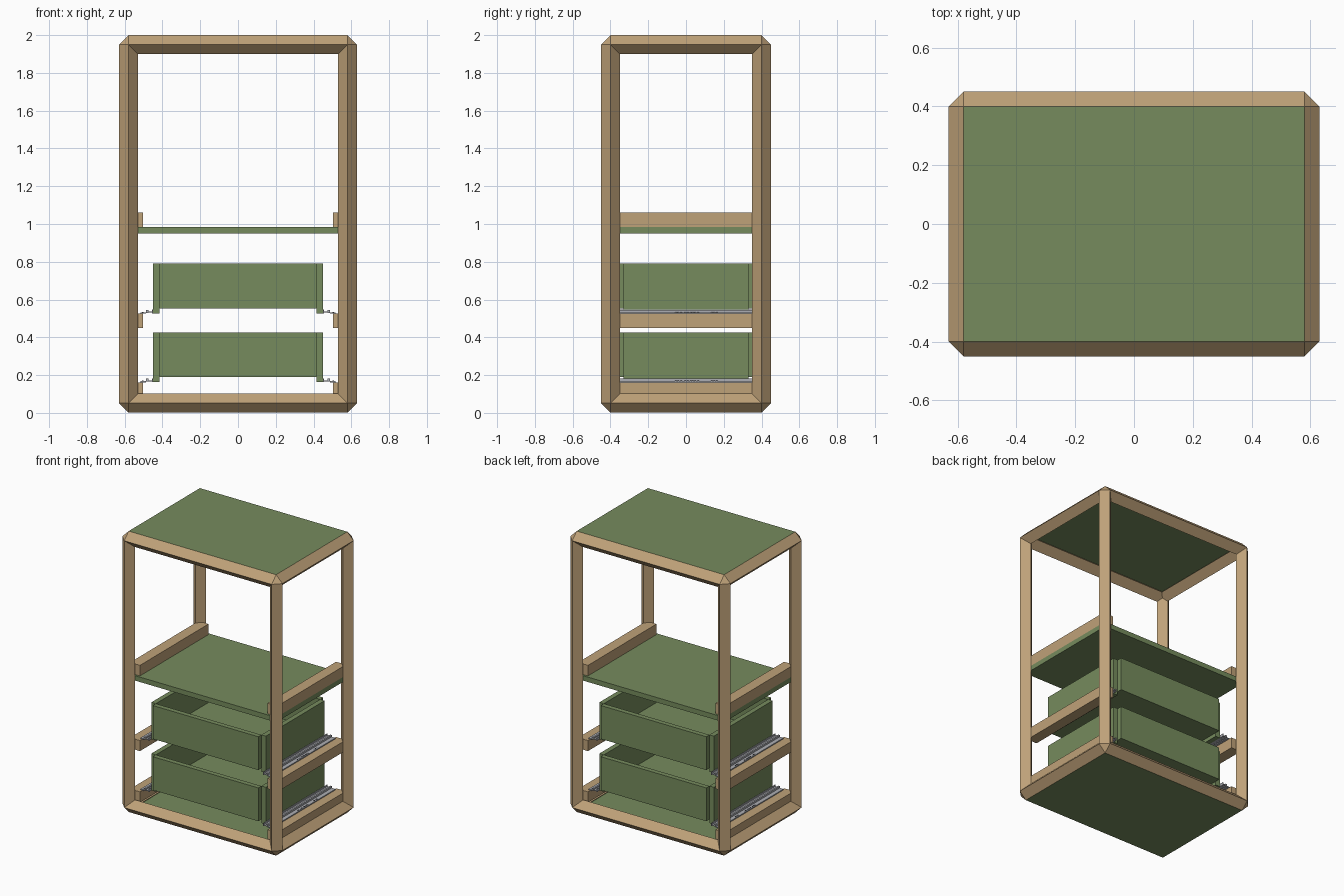
import bpy, bmesh
from mathutils import Vector

if "Cube" in bpy.data.objects:
    bpy.data.objects.remove(bpy.data.objects["Cube"])


def material(name, rgb):
    m = bpy.data.materials.new(name)
    m.diffuse_color = (*rgb, 1)
    m.use_nodes = True
    m.node_tree.nodes["Principled BSDF"].inputs["Base Color"].default_value = m.diffuse_color
    return m


WOOD = material("wood", (0.52, 0.36, 0.19))
GREEN = material("green_board", (0.18, 0.26, 0.11))
STEEL = material("steel", (0.42, 0.43, 0.46))
DARK = material("dark_screw", (0.08, 0.08, 0.09))


def finish(bm, name, mat):
    bmesh.ops.recalc_face_normals(bm, faces=bm.faces)
    me = bpy.data.meshes.new(name)
    bm.to_mesh(me)
    bm.free()
    me.materials.append(mat)
    ob = bpy.data.objects.new(name, me)
    bpy.context.collection.objects.link(ob)
    return ob


def box(name, mat, x, y, z):
    """Box from (min, max) ranges."""
    bm = bmesh.new()
    bmesh.ops.create_cube(bm, size=1)
    for v in bm.verts:
        v.co = [(r[0] + r[1]) / 2 + c * (r[1] - r[0]) for r, c in zip((x, y, z), v.co)]
    return finish(bm, name, mat)


def both_sides(name, mat, x, y, z):
    """Box and its mirror image across x = 0."""
    box(name + "_right", mat, x, y, z)
    box(name + "_left", mat, (-x[1], -x[0]), y, z)


def beam(name, a, b, r=0.05):
    """Diamond-section beam with pointed ends that meet as mitred corners."""
    bm = bmesh.new()
    for p in (a, b):
        for i in range(3):
            for s in (-r, r):
                q = Vector(p)
                q[i] += s
                bm.verts.new(q)
    res = bmesh.ops.convex_hull(bm, input=bm.verts)
    loose = {g for g in res["geom_interior"] + res["geom_unused"]
             if isinstance(g, bmesh.types.BMVert)}
    bmesh.ops.delete(bm, geom=list(loose), context='VERTS')
    finish(bm, name, WOOD)


# Outer frame
X, Y, Z0, Z1 = 0.58, 0.40, 0.052, 1.95
for sx in (-X, X):
    for sy in (-Y, Y):
        beam("corner_post", (sx, sy, Z0), (sx, sy, Z1))
for z in (Z0, Z1):
    for s in (-1, 1):
        beam("long_beam", (-X, s * Y, z), (X, s * Y, z))
        beam("short_beam", (s * X, -Y, z), (s * X, Y, z))

# Top, shelf and bottom boards
for name, z in (("top_board", 1.965), ("shelf_board", 0.95), ("bottom_board", 0.002)):
    box(name, GREEN, (-X, X), (-Y, Y), (z, z + 0.035))

# Side rails
for name, z in (("shelf_rail", 0.985), ("upper_rail", 0.45), ("lower_rail", 0.085)):
    both_sides(name, WOOD, (0.502, 0.58), (-0.385, 0.385), (z, z + 0.075))


def screw(x, y, z):
    bm = bmesh.new()
    bmesh.ops.create_cone(bm, cap_ends=True, segments=10, radius1=0.004,
                          radius2=0.004, depth=0.003)
    bmesh.ops.translate(bm, verts=bm.verts, vec=(x, y, z))
    finish(bm, "slide_screw", DARK)


# Drawers with their slides, z = underside of the drawer sides
for z in (0.527, 0.163):
    top = z + 0.263
    both_sides("drawer_side", GREEN, (0.415, 0.45), (-0.33, 0.33), (z, top))
    box("drawer_front", GREEN, (-0.415, 0.415), (-0.365, -0.33), (z + 0.026, top))
    box("drawer_back", GREEN, (-0.415, 0.415), (0.33, 0.365), (z + 0.026, top))
    box("drawer_floor", GREEN, (-0.415, 0.415), (-0.33, 0.33), (z + 0.026, z + 0.045))
    L = (-0.36, 0.36)
    both_sides("slide_inner_lip", STEEL, (0.45, 0.454), L, (z, z + 0.02))
    both_sides("slide_inner_plate", STEEL, (0.454, 0.478), L, (z + 0.004, z + 0.009))
    both_sides("slide_middle", STEEL, (0.474, 0.486), L, (z + 0.003, z + 0.018))
    both_sides("slide_outer_plate", STEEL, (0.486, 0.515), L, (z - 0.002, z + 0.005))
    for s in (-1, 1):
        for c in (-0.04, 0.01, 0.05, 0.15):
            for k in (-1, 0, 1):
                screw(s * 0.505, c + k * 0.014, z + 0.006)
